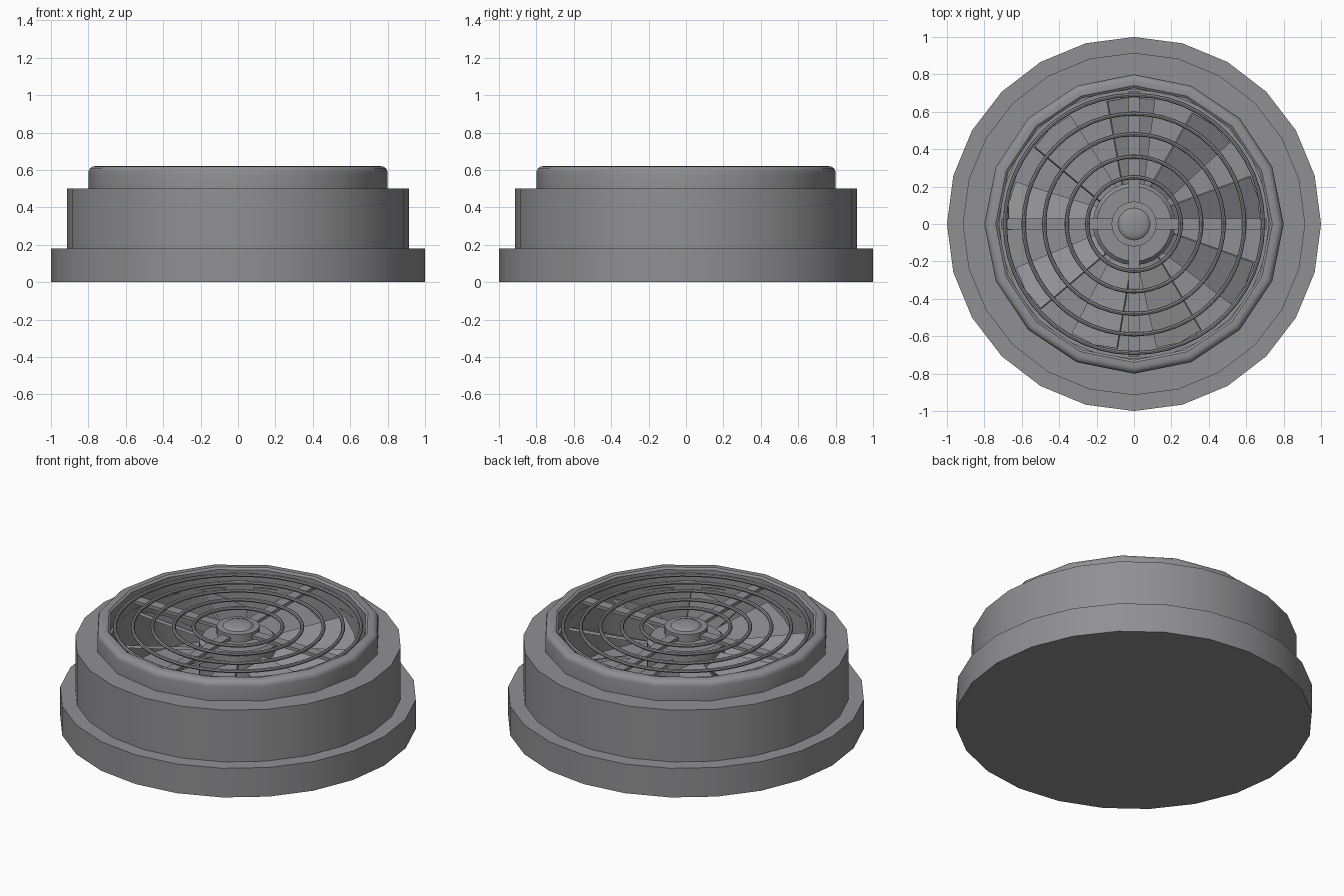
import bpy, bmesh, math
from mathutils import Matrix

if "Cube" in bpy.data.objects:
    bpy.data.objects.remove(bpy.data.objects["Cube"])

metal = bpy.data.materials.new("mid_grey_metal")
metal.diffuse_color = (0.28, 0.28, 0.29, 1)
metal.use_nodes = True
metal.node_tree.nodes["Principled BSDF"].inputs["Base Color"].default_value = metal.diffuse_color


def finish(name, bm, smooth=True):
    bmesh.ops.recalc_face_normals(bm, faces=bm.faces)
    me = bpy.data.meshes.new(name)
    bm.to_mesh(me)
    bm.free()
    me.materials.append(metal)
    ob = bpy.data.objects.new(name, me)
    bpy.context.collection.objects.link(ob)
    if smooth:
        bpy.ops.object.select_all(action='DESELECT')
        ob.select_set(True)
        bpy.context.view_layer.objects.active = ob
        bpy.ops.object.shade_smooth_by_angle(angle=math.radians(30))
    return ob


def lathe(name, profile, n, loop=False):
    """Turn (radius, z) points round z; loop joins the last point to the first."""
    bm = bmesh.new()
    rings = []
    for r, z in profile:
        if r == 0:
            rings.append([bm.verts.new((0, 0, z))] * n)
        else:
            rings.append([bm.verts.new((r * math.cos(math.tau * i / n),
                                        r * math.sin(math.tau * i / n), z)) for i in range(n)])
    pairs = list(zip(rings, rings[1:]))
    if loop:
        pairs.append((rings[-1], rings[0]))
    for a, b in pairs:
        for i in range(n):
            j = (i + 1) % n
            bm.faces.new(list(dict.fromkeys((a[i], a[j], b[j], b[i]))))
    return finish(name, bm)


# Stepped round housing: solid base, hollow body, rounded collar
lathe("base_flange", [(0, 0), (1, 0), (1, 0.18), (0, 0.18)], 24)
lathe("body_drum", [(0.915, 0.18), (0.915, 0.5), (0.72, 0.5), (0.72, 0.18)], 24, True)
collar = [(0.73, 0.5), (0.8, 0.5)]
for k in range(5):
    a = math.radians(22.5 * k)
    collar.append((0.765 + 0.035 * math.cos(a), 0.585 + 0.035 * math.sin(a)))
collar += [(0.74, 0.62), (0.727, 0.61)]
lathe("top_collar", collar, 16, True)

# Concentric grille wires
for k, r in enumerate((0.25, 0.36, 0.48, 0.59, 0.69)):
    wire = [(r + 0.011 * math.cos(math.tau * s / 8),
             0.59 + 0.011 * math.sin(math.tau * s / 8)) for s in range(8)]
    lathe(f"grille_ring_{k + 1}", wire, 48, True)

# Crossed support bars
bm = bmesh.new()
for turn in (0, math.pi / 2):
    bmesh.ops.create_cube(bm, size=1, matrix=Matrix.Translation((0, 0, 0.57))
                          @ Matrix.Rotation(turn, 4, 'Z') @ Matrix.Diagonal((1.42, 0.06, 0.02, 1)))
finish("grille_cross_bars", bm, False)

# Centre cap with a shallow dome
cap = [(0, 0.55), (0.12, 0.55), (0.12, 0.598), (0.085, 0.6)]
for k in range(1, 5):
    a = math.pi / 8 * k
    cap.append((0 if k == 4 else 0.085 * math.cos(a), 0.6 + 0.018 * math.sin(a)))
lathe("centre_cap", cap, 32)

# Fan rotor below the grille
lathe("fan_hub", [(0, 0.3), (0.22, 0.3), (0.22, 0.51), (0.2, 0.53), (0, 0.53)], 24)
bm = bmesh.new()
BLADES = 9
for k in range(BLADES):
    place = (Matrix.Rotation(math.tau * k / BLADES + 0.2, 4, 'Z')
             @ Matrix.Translation((0, 0, 0.45)) @ Matrix.Rotation(math.radians(25), 4, 'X'))
    outline = [(0.19, -0.06), (0.66, -0.14), (0.68, 0), (0.66, 0.14), (0.19, 0.06)]
    low = [bm.verts.new(place @ Matrix.Translation((x, y, -0.008)).translation) for x, y in outline]
    top = [bm.verts.new(place @ Matrix.Translation((x, y, 0.008)).translation) for x, y in outline]
    bm.faces.new(low[::-1])
    bm.faces.new(top)
    for i in range(5):
        j = (i + 1) % 5
        bm.faces.new((low[i], low[j], top[j], top[i]))
finish("fan_blades", bm, False)
